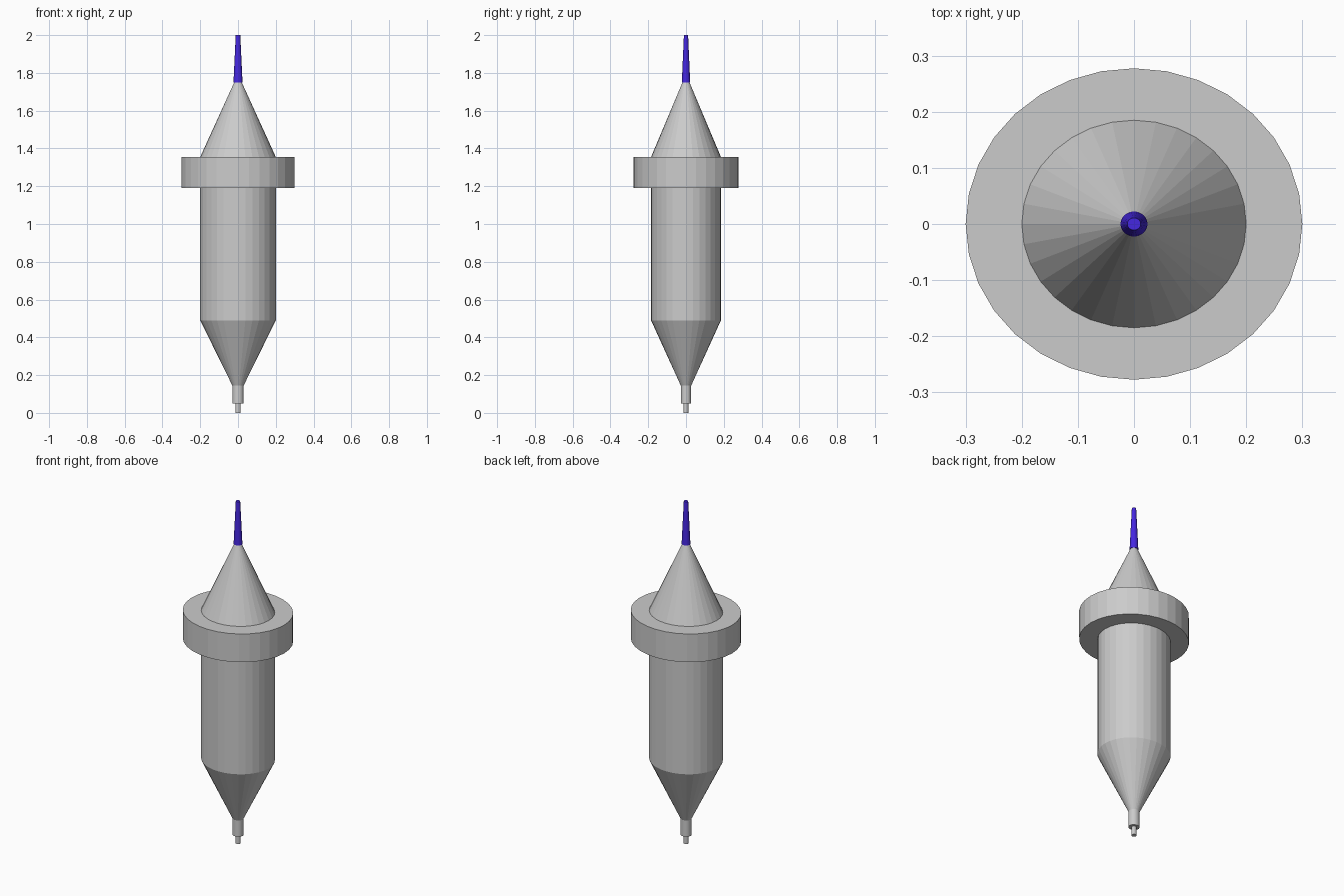
import bpy

if "Cube" in bpy.data.objects:
    bpy.data.objects.remove(bpy.data.objects["Cube"])

SIDES = 32
Y_SQUASH = 0.925  # sections are slightly oval

def frustum(name, z0, z1, r0, r1, mat=None):
    bpy.ops.mesh.primitive_cone_add(vertices=SIDES, radius1=r0, radius2=r1,
                                    depth=z1 - z0, location=(0, 0, (z0 + z1) / 2))
    ob = bpy.context.object
    ob.name = name
    ob.scale.y = Y_SQUASH
    bpy.ops.object.transform_apply(location=False, rotation=False, scale=True)
    if mat:
        ob.data.materials.append(mat)
    return ob

blue = bpy.data.materials.new("blue")
blue.diffuse_color = (0.06, 0.02, 0.75, 1)
blue.use_nodes = True
blue.node_tree.nodes["Principled BSDF"].inputs["Base Color"].default_value = blue.diffuse_color

# Bottom nozzle
frustum("bottom_pin", 0.0, 0.05, 0.014, 0.014)
frustum("bottom_collar", 0.05, 0.145, 0.03, 0.03)

# Main body
frustum("lower_cone", 0.145, 0.49, 0.03, 0.2)
frustum("body_cylinder", 0.49, 1.19, 0.2, 0.2)
frustum("ring_disc", 1.19, 1.355, 0.3, 0.3)
frustum("upper_cone", 1.355, 1.75, 0.2, 0.02)

# Coloured spike on top
frustum("top_spike", 1.75, 2.0, 0.024, 0.012, blue)
